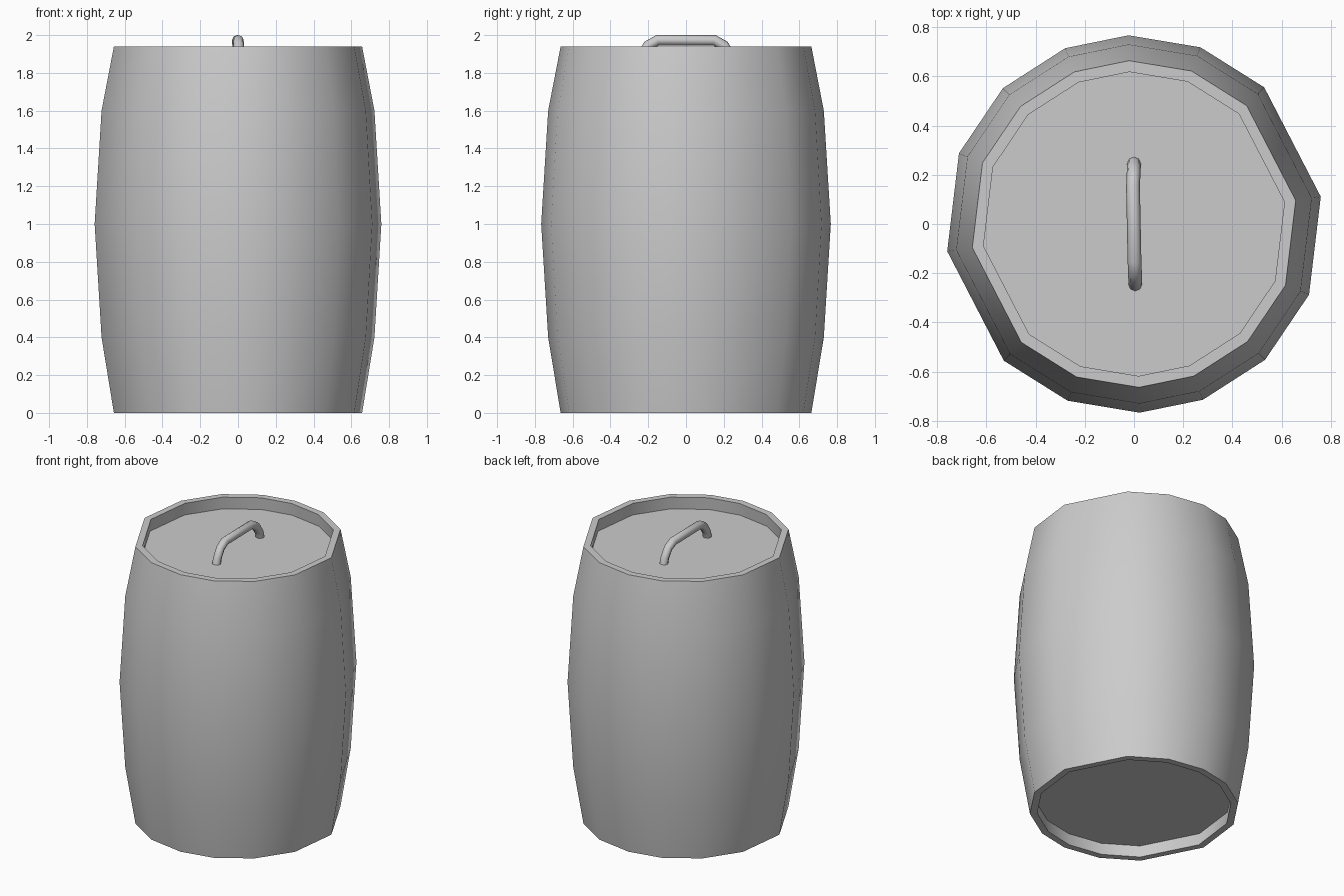
import bpy
import bmesh
from math import radians, sin, cos

cube = bpy.data.objects.get("Cube")
if cube:
    bpy.data.objects.remove(cube, do_unlink=True)

grey = bpy.data.materials.new("plain_grey")
grey.use_nodes = True
grey.diffuse_color = (0.6, 0.6, 0.6, 1)
grey.node_tree.nodes["Principled BSDF"].inputs["Base Color"].default_value = (0.6, 0.6, 0.6, 1)


def smooth(obj, angle):
    bpy.ops.object.select_all(action="DESELECT")
    obj.select_set(True)
    bpy.context.view_layer.objects.active = obj
    bpy.ops.object.shade_smooth_by_angle(angle=radians(angle))


# Uneven stave corners, repeated on the opposite half
half = [8.3, 46.4, 69.4, 91.7, 111.4, 134, 158]
angles = [radians(a + turn) for turn in (0, 180) for a in half]

# Profile from the recessed base, up the bulging side, to the recessed lid
HEIGHT, DEPTH = 1.94, 0.085
profile = [(0.625, DEPTH), (0.618, 0), (0.664, 0), (0.73, 0.4), (0.767, 1.0),
           (0.73, 1.6), (0.664, HEIGHT), (0.618, HEIGHT), (0.625, HEIGHT - DEPTH)]

bm = bmesh.new()
rings = [[bm.verts.new((r * cos(a), r * sin(a), z)) for a in angles] for r, z in profile]
for low, high in zip(rings, rings[1:]):
    for i in range(len(angles)):
        j = (i + 1) % len(angles)
        bm.faces.new((low[i], low[j], high[j], high[i]))
bm.faces.new(rings[0][::-1])
bm.faces.new(rings[-1])
bmesh.ops.recalc_face_normals(bm, faces=bm.faces[:])
mesh = bpy.data.meshes.new("barrel_body")
bm.to_mesh(mesh)
bm.free()
body = bpy.data.objects.new("barrel_body", mesh)
bpy.context.collection.objects.link(body)
mesh.materials.append(grey)
smooth(body, 40)

# Lid handle: a bent round bar standing on the lid
path = [(0.005, -0.245, 1.85), (0.005, -0.235, 1.89), (0.004, -0.2, 1.945),
        (0.002, -0.15, 1.973), (-0.004, 0.15, 1.973), (-0.002, 0.2, 1.945),
        (0, 0.235, 1.89), (0, 0.245, 1.85)]
curve = bpy.data.curves.new("lid_handle", "CURVE")
curve.dimensions = "3D"
curve.bevel_depth = 0.028
curve.bevel_resolution = 2
curve.use_fill_caps = True
spline = curve.splines.new("POLY")
spline.points.add(len(path) - 1)
for point, co in zip(spline.points, path):
    point.co = (*co, 1)
curve.materials.append(grey)
handle = bpy.data.objects.new("lid_handle", curve)
bpy.context.collection.objects.link(handle)
bpy.ops.object.select_all(action="DESELECT")
handle.select_set(True)
bpy.context.view_layer.objects.active = handle
bpy.ops.object.convert(target="MESH")
smooth(bpy.context.view_layer.objects.active, 60)
